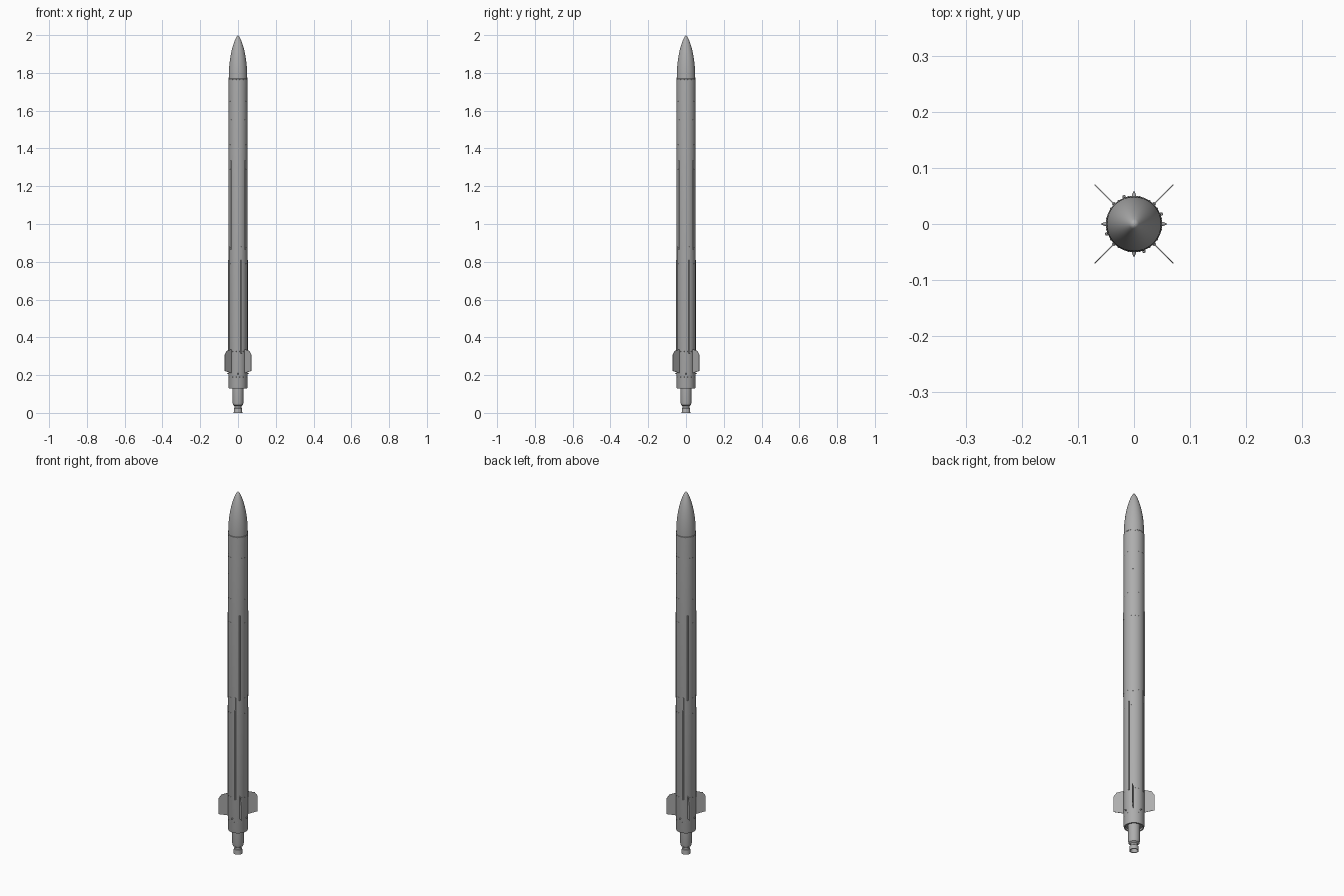
import bpy, bmesh
from math import pi, sin, cos, radians
from mathutils import Matrix, Vector

cube = bpy.data.objects.get("Cube")
if cube:
    bpy.data.objects.remove(cube, do_unlink=True)

# Material
grey = bpy.data.materials.new("matte grey")
grey.use_nodes = True
grey.diffuse_color = (0.42, 0.42, 0.42, 1)
grey.node_tree.nodes["Principled BSDF"].inputs["Base Color"].default_value = (0.42, 0.42, 0.42, 1)


def finish(name, bm, smooth=False):
    bmesh.ops.recalc_face_normals(bm, faces=bm.faces)
    mesh = bpy.data.meshes.new(name)
    bm.to_mesh(mesh)
    bm.free()
    mesh.materials.append(grey)
    obj = bpy.data.objects.new(name, mesh)
    bpy.context.collection.objects.link(obj)
    if smooth:
        bpy.ops.object.select_all(action='DESELECT')
        obj.select_set(True)
        bpy.context.view_layer.objects.active = obj
        bpy.ops.object.shade_smooth_by_angle(angle=radians(30))
    return obj


def lathe(name, profile, sides=64):
    """Revolve a (radius, height) profile around z."""
    bm = bmesh.new()
    verts = [bm.verts.new((r, 0, z)) for r, z in profile]
    edges = [bm.edges.new(pair) for pair in zip(verts, verts[1:])]
    bmesh.ops.spin(bm, geom=verts + edges, cent=(0, 0, 0), axis=(0, 0, 1),
                   angle=2 * pi, steps=sides, use_duplicate=False)
    bmesh.ops.remove_doubles(bm, verts=bm.verts, dist=0.00002)
    return finish(name, bm, True)


def around(azimuth):
    return Matrix.Rotation(radians(azimuth), 4, 'Z')


def rail(name, azimuth, low, high, width, outer):
    """Long box on the body with bevelled ends and corners."""
    bm = bmesh.new()
    inner = 0.045
    size = Matrix.Diagonal((outer - inner, width, high - low, 1))
    place = Matrix.Translation(((outer + inner) / 2, 0, (low + high) / 2))
    bmesh.ops.create_cube(bm, size=1, matrix=place @ size)
    edges = [e for e in bm.edges if all(v.co.x > inner + 0.001 for v in e.verts)]
    bmesh.ops.bevel(bm, geom=edges, offset=0.0015, segments=1, affect='EDGES')
    bm.transform(around(azimuth))
    finish(name, bm)


R = 0.05

# Airframe: nose, body tube and recessed tail
nose_base, nose_len = 1.77, 0.23
nose = [(0.0490 * (1 - (i / 20) ** 2.1) ** 0.75, nose_base + nose_len * i / 20) for i in range(20)]
lathe("nose_cone", [(0.044, nose_base - 0.002)] + nose + [(0, 2.0)])
lathe("body_tube", [(0.02, nose_base), (0.0485, nose_base), (R, nose_base - 0.002),
                    (R, 0.135), (0.0485, 0.13), (0.043, 0.13), (0.041, 0.14), (0.02, 0.14)])

# Nozzle with a waist and a flared open mouth
lathe("nozzle", [(0.02, 0.15), (0.029, 0.15), (0.029, 0.055), (0.026, 0.042), (0.018, 0.036),
                 (0.018, 0.027), (0.021, 0.024), (0.023, 0.0), (0.019, 0.0), (0.012, 0.03), (0, 0.03)])

for i in range(4):
    diagonal = 45 + 90 * i

    # Tail fins
    bm = bmesh.new()
    outline = [(0.045, 0.21), (0.099, 0.222), (0.099, 0.308), (0.085, 0.328), (0.045, 0.338)]
    face = bm.faces.new([bm.verts.new((x, -0.0009, z)) for x, z in outline])
    bmesh.ops.translate(
        bm, vec=(0, 0.0018, 0),
        verts=[g for g in bmesh.ops.extrude_face_region(bm, geom=[face])["geom"]
               if isinstance(g, bmesh.types.BMVert)])
    bmesh.ops.holes_fill(bm, edges=bm.edges)
    bm.transform(around(diagonal))
    finish(f"tail_fin_{i + 1}", bm)

    # Long rails
    rail(f"upper_rail_{i + 1}", diagonal, 0.865, 1.335, 0.006, 0.0535)
    rail(f"lower_rail_{i + 1}", 20 + 90 * i, 0.315, 0.81, 0.006, 0.0545)
    rail(f"short_rail_{i + 1}", 20 + 90 * i, 0.80, 0.88, 0.004, 0.0515)

    # Pointed lugs between the fins
    bm = bmesh.new()
    bmesh.ops.create_cone(bm, cap_ends=True, segments=16, radius1=0.005, radius2=0.0008, depth=0.012,
                          matrix=around(90 * i) @ Matrix.Translation((0.053, 0, 0.208))
                          @ Matrix.Rotation(pi / 2, 4, 'Y'))
    finish(f"pointed_lug_{i + 1}", bm, True)

# Rings of small fasteners at the section joints
bm = bmesh.new()
for z in (1.775, 1.66, 1.43, 1.30, 0.885, 0.80, 0.335, 0.2):
    for k in range(16):
        bmesh.ops.create_cone(bm, cap_ends=True, segments=8, radius1=0.0018, radius2=0.0014, depth=0.002,
                              matrix=around(11.25 + 22.5 * k) @ Matrix.Translation((R, 0, z - 0.01))
                              @ Matrix.Rotation(pi / 2, 4, 'Y'))
for k in range(4):
    for z in (1.55, 1.66, 1.10):
        bmesh.ops.create_cone(bm, cap_ends=True, segments=8, radius1=0.0025, radius2=0.002, depth=0.002,
                              matrix=around(45 + 90 * k) @ Matrix.Translation((R, 0, z))
                              @ Matrix.Rotation(pi / 2, 4, 'Y'))
finish("fasteners", bm)
